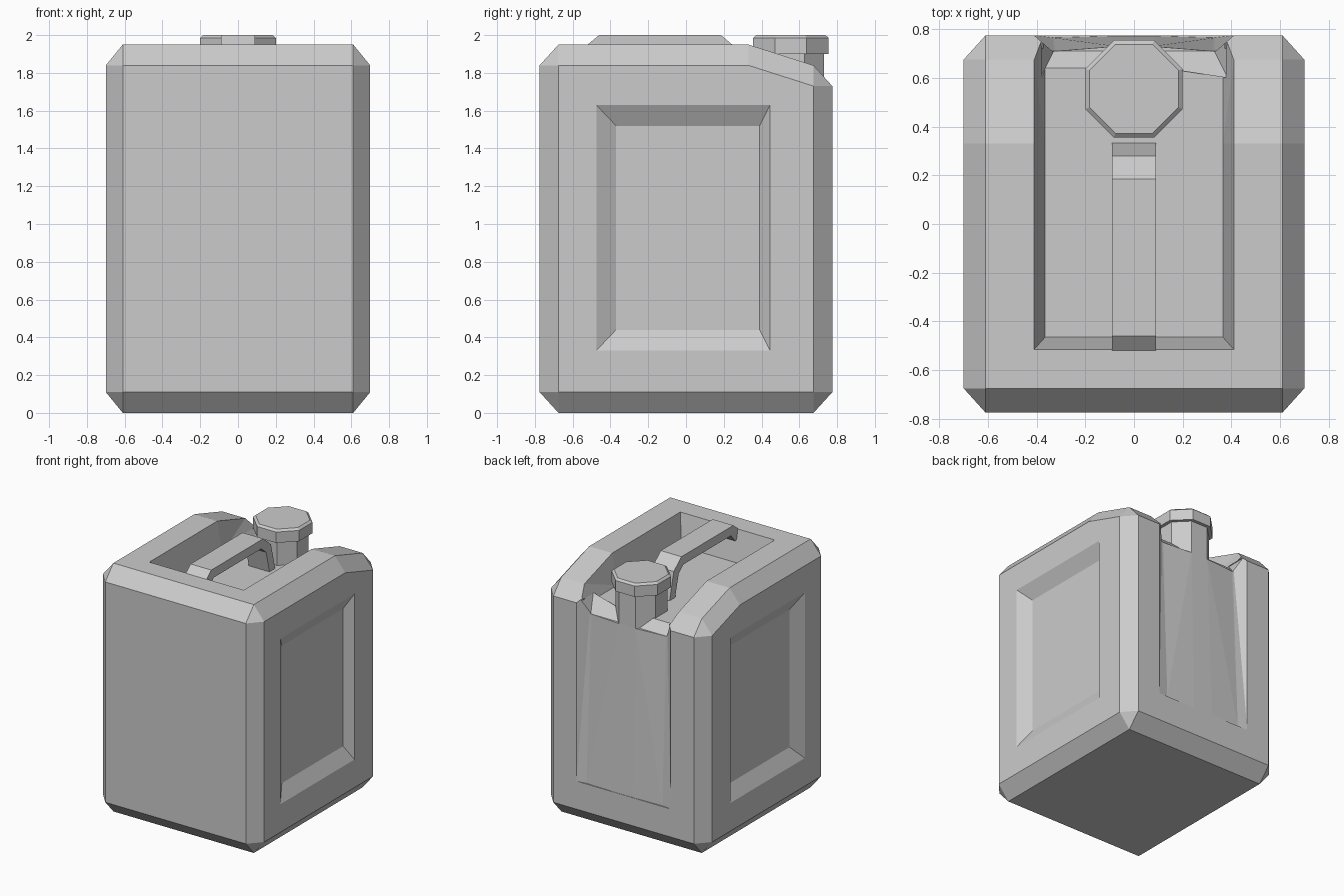
import bpy, bmesh, math

if "Cube" in bpy.data.objects:
    bpy.data.objects.remove(bpy.data.objects["Cube"])


def make(name, bm):
    bmesh.ops.recalc_face_normals(bm, faces=bm.faces)
    mesh = bpy.data.meshes.new(name)
    bm.to_mesh(mesh)
    bm.free()
    ob = bpy.data.objects.new(name, mesh)
    bpy.context.collection.objects.link(ob)
    return ob


def hull(name, pts):
    """Convex solid from points mirrored across x = 0."""
    bm = bmesh.new()
    for x, y, z in pts:
        for s in (-1, 1):
            bm.verts.new((s * x, y, z))
    res = bmesh.ops.convex_hull(bm, input=bm.verts)
    loose = [v for v in bm.verts if not v.link_faces]
    bmesh.ops.delete(bm, geom=loose, context='VERTS')
    bmesh.ops.dissolve_limit(bm, angle_limit=0.002, verts=bm.verts, edges=bm.edges)
    return make(name, bm)


def octagon_stack(name, cy, rings):
    """Eight-sided solid through (apothem, z) rings."""
    bm = bmesh.new()
    loops = []
    for a, z in rings:
        r = a / math.cos(math.pi / 8)
        loops.append([bm.verts.new((r * math.cos(t), cy + r * math.sin(t), z))
                      for t in [(k + 0.5) * math.pi / 4 for k in range(8)]])
    for lo, hi in zip(loops, loops[1:]):
        for k in range(8):
            j = (k + 1) % 8
            bm.faces.new((lo[k], lo[j], hi[j], hi[k]))
    bm.faces.new(loops[0])
    bm.faces.new(loops[-1])
    return make(name, bm)


def cut(target, cutter):
    cutter.hide_render = True
    mod = target.modifiers.new("cut", 'BOOLEAN')
    mod.operation = 'DIFFERENCE'
    mod.solver = 'EXACT'
    mod.object = cutter
    bpy.context.view_layer.objects.active = target
    bpy.ops.object.modifier_apply(modifier=mod.name)
    bpy.data.objects.remove(cutter)


# Chamfered body with a sloping rear shoulder
body = hull("body", [
    (0.61, -0.775, 0.11), (0.61, -0.775, 1.84),
    (0.61, -0.675, 0), (0.70, -0.675, 0.11), (0.70, -0.675, 1.84), (0.61, -0.675, 1.95),
    (0.70, 0.33, 1.84), (0.61, 0.33, 1.95),
    (0.61, 0.675, 0), (0.70, 0.675, 0.11), (0.70, 0.675, 1.73), (0.61, 0.675, 1.84),
    (0.61, 0.775, 0.11), (0.61, 0.775, 1.73)])

# Top well, open to the rear
cut(body, hull("well_cutter", [
    (0.365, -0.465, 1.71), (0.365, 0.95, 1.71),
    (0.455, -0.565, 2.19), (0.455, 0.95, 2.19)]))
cut(body, hull("rear_rim_cutter", [
    (0.365, 0.33, 1.71), (0.41, 0.33, 1.95), (0.41, 0.33, 2.2), (0.365, 0.64, 1.71),
    (0.41, 0.675, 1.84), (0.41, 0.9, 1.84), (0.41, 0.9, 2.2)]))

# Tapered rear channel and the chamfer where it meets the well floor
cut(body, hull("channel_cutter", [
    (0.41, 0.775, 0.33), (0.33, 0.765, 0.33), (0.41, 0.9, 0.33),
    (0.41, 0.775, 1.78), (0.33, 0.705, 1.78), (0.41, 0.9, 1.78)]))
cut(body, hull("lip_cutter", [
    (0.33, 0.71, 1.64), (0.33, 0.9, 1.64),
    (0.385, 0.60, 1.75), (0.385, 0.9, 1.75)]))

# Side panel recesses
for s in (-1, 1):
    bm = bmesh.new()
    loops = []
    for x, y0, y1, z0, z1 in ((0.64, -0.37, 0.39, 0.44, 1.52),
                              (0.70, -0.475, 0.445, 0.33, 1.63),
                              (0.80, -0.475, 0.445, 0.33, 1.63)):
        loops.append([bm.verts.new((s * x, y, z))
                      for y, z in ((y0, z0), (y1, z0), (y1, z1), (y0, z1))])
    for lo, hi in zip(loops, loops[1:]):
        for k in range(4):
            j = (k + 1) % 4
            bm.faces.new((lo[k], lo[j], hi[j], hi[k]))
    bm.faces.new(loops[0])
    bm.faces.new(loops[-1])
    cut(body, make("panel_cutter", bm))

# Raised rear rib that fades from the neck down the channel
hull("rear_rib", [
    (0.085, 0.772, 0.33), (0.33, 0.765, 0.33), (0.33, 0.68, 0.33),
    (0.0725, 0.73, 1.64), (0.33, 0.71, 1.64), (0.33, 0.68, 1.64)])

# Filler neck and cap
octagon_stack("neck", 0.555, [(0.175, 1.62), (0.175, 1.92)])
octagon_stack("cap", 0.555, [(0.2, 1.9), (0.2, 1.985), (0.183, 2.0)])

# Carry handle: bent bar from the front rim to the well floor
bm = bmesh.new()
profile = [(-0.52, 1.95), (-0.46, 2.0), (0.185, 2.0), (0.28, 1.92), (0.335, 1.70),
           (0.265, 1.70), (0.22, 1.88), (0.16, 1.93), (-0.43, 1.93), (-0.48, 1.87), (-0.52, 1.87)]
face = bm.faces.new([bm.verts.new((-0.09, y, z)) for y, z in profile])
ext = bmesh.ops.extrude_face_region(bm, geom=[face])
bmesh.ops.translate(bm, vec=(0.18, 0, 0),
                    verts=[g for g in ext["geom"] if isinstance(g, bmesh.types.BMVert)])
make("handle", bm)
